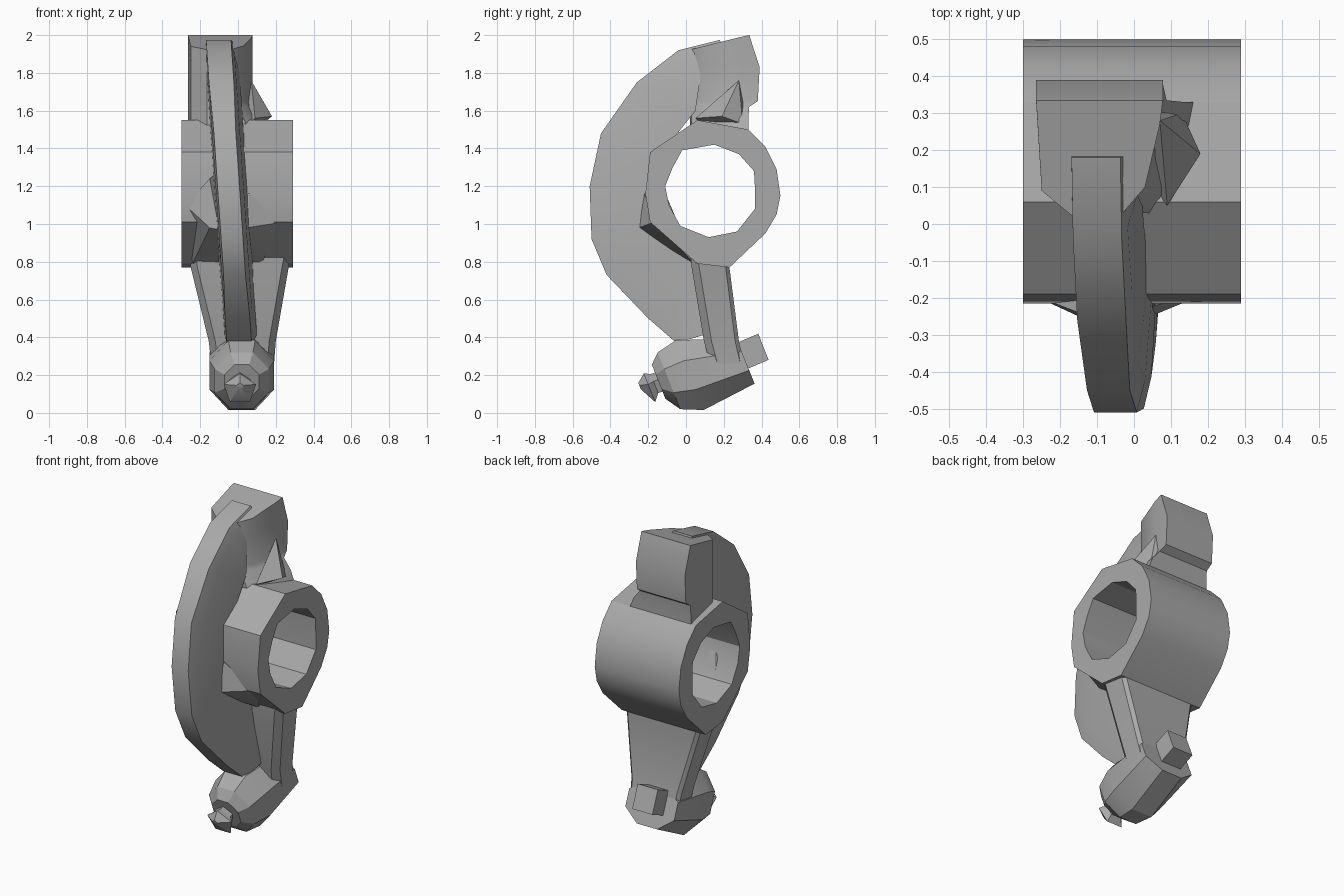
import bpy, bmesh, math
from mathutils import Vector

if "Cube" in bpy.data.objects:
    bpy.data.objects.remove(bpy.data.objects["Cube"])

metal = bpy.data.materials.new("cast_grey")
metal.diffuse_color = (0.40, 0.40, 0.40, 1)
metal.use_nodes = True
metal.node_tree.nodes["Principled BSDF"].inputs["Base Color"].default_value = metal.diffuse_color


def finish(name, bm, angle=28):
    bmesh.ops.remove_doubles(bm, verts=bm.verts, dist=0.0005)
    bmesh.ops.recalc_face_normals(bm, faces=bm.faces)
    me = bpy.data.meshes.new(name)
    bm.to_mesh(me)
    bm.free()
    me.materials.append(metal)
    ob = bpy.data.objects.new(name, me)
    bpy.context.collection.objects.link(ob)
    bpy.ops.object.select_all(action='DESELECT')
    ob.select_set(True)
    bpy.context.view_layer.objects.active = ob
    bpy.ops.object.shade_smooth_by_angle(angle=math.radians(angle))
    return ob


def loft(name, rings, closed=False):
    """Skin a row of equal-length rings; cap the ends, or join them if closed."""
    bm = bmesh.new()
    vs = [[bm.verts.new(p) for p in r] for r in rings]
    n = len(vs[0])
    for a, b in zip(vs, vs[1:] + ([vs[0]] if closed else [])):
        for i in range(n):
            j = (i + 1) % n
            bm.faces.new((a[i], a[j], b[j], b[i]))
    if not closed:
        bm.faces.new(vs[0])
        bm.faces.new(vs[-1])
    return finish(name, bm)


def hull(name, pts):
    bm = bmesh.new()
    for p in pts:
        bm.verts.new(p)
    bmesh.ops.convex_hull(bm, input=bm.verts)
    return finish(name, bm, 15)


# Direction across the tilted adjuster axis, in the side plane
ACROSS = Vector((0, -0.37, 0.93))


def tilted_ring(y, z, h, w, n, x=0.02, turn=0.0):
    out = []
    for i in range(n):
        a = 2 * math.pi * i / n + turn
        out.append(Vector((x, y, z)) + ACROSS * h * math.cos(a) + Vector((w * math.sin(a), 0, 0)))
    return out


# Pivot barrel with a through bore
outer = [(.50, 1.15), (.48, 1.29), (.42, 1.41), (.33, 1.50), (.06, 1.55), (-.19, 1.38),
         (-.215, 1.16), (-.19, 1.01), (.06, .79), (.23, .77), (.42, .95), (.48, 1.05)]
bore = [(.365, 1.19), (.36, 1.28), (.28, 1.37), (.15, 1.42), (-.02, 1.39), (-.07, 1.30),
        (-.11, 1.20), (-.09, 1.10), (-.03, .99), (.12, .93), (.27, .96), (.365, 1.08)]
X0, X1 = -.30, .29
loft("pivot_barrel", [[(x, y, z) for y, z in prof] for x, prof in
                      ((X0, outer), (X1, outer), (X1, bore), (X0, bore))], closed=True)

# Curved stiffening rib, leaning sideways along its height
rib_outer = [(.18, 1.975), (-.04, 1.92), (-.26, 1.75), (-.45, 1.48), (-.51, 1.20),
             (-.50, .92), (-.42, .73), (-.20, .50), (-.05, .37)]
rib_inner = [(.20, 1.88), (.08, 1.80), (.05, 1.60), (-.14, 1.36), (-.17, 1.20),
             (-.15, 1.00), (-.02, .87), (.10, .70), (.12, .42)]
rings = []
for (yo, zo), (yi, zi) in zip(rib_outer, rib_inner):
    co, ci = -.10 + .068 * (1.93 - zo), -.10 + .068 * (1.93 - zi)
    slim = .058 if yo < -.4 else .066
    ym, zm = yo * .75 + yi * .25, zo * .75 + zi * .25
    cm = -.10 + .068 * (1.93 - zm)
    rings.append([(co - slim, yo, zo), (co + slim, yo, zo), (cm + .08, ym, zm),
                  (ci + .10, yi, zi), (ci - .075, yi, zi), (cm - .068, ym, zm)])
loft("curved_rib", rings)

# Contact pad on top of the barrel
pad = []
for z, back, flare in ((1.48, .33, .09), (1.56, .33, .06), (1.62, .335, .01), (1.65, .38, 0),
                       (1.83, .39, 0), (2.0, .335, 0)):
    plan = [(-.165, .02), (-.25, .09), (-.265, back), (.078 + flare, back),
            (.07 + flare, .27), (.03 + flare, .10), (-.03 + flare, .03)]
    pad.append([(x, y, z if z < 2 else min(2.0, 1.918 + .25 * y)) for x, y in plan])
loft("contact_pad", pad)

# Pointed fillet beside the pad
hull("pad_fillet", [(.07, .28, 1.76), (.18, .19, 1.57), (.09, .05, 1.56), (.04, .20, 1.60),
                    (.06, .32, 1.58), (.13, .30, 1.53), (.05, .10, 1.52)])

# Gussets between rib and barrel
hull("right_gusset", [(0, -.25, .97), (.045, -.25, .98), (.06, -.22, 1.16), (.24, -.17, 1.01),
                      (.12, .05, .785), (0, .05, .785), (0, -.16, 1.2)])
hull("left_gusset", [(-.10, -.25, .97), (-.15, -.25, .98), (-.15, -.24, 1.24), (-.28, -.19, 1.10),
                     (-.24, .05, .79), (-.1, .05, .785), (-.1, -.16, 1.28)])

# Tapered arm down to the adjuster
arm = []
for z, xl, xr, yf, yb in ((.86, -.26, .285, .02, .24), (.77, -.25, .268, .03, .23),
                          (.38, -.155, .20, .095, .28), (.25, -.14, .19, .13, .31)):
    arm.append([(xl + .035, yf, z), (xl, yf + .04, z), (xl, yb - .02, z), (xl + .02, yb, z),
                (xr - .02, yb, z), (xr, yb - .02, z), (xr, yf + .04, z), (xr - .035, yf, z)])
loft("lower_arm", arm)

# Adjuster boss, screw and lock nut on one tilted axis
T8 = math.pi / 8
loft("adjuster_boss", [tilted_ring(y, z, h, w, 8, turn=T8) for y, z, h, w in
                       ((.315, .275, .14, .185), (.02, .20, .215, .185),
                        (-.09, .17, .175, .155), (-.145, .165, .105, .10))])
loft("adjuster_screw", [tilted_ring(y, z, r, r, 5, x=.01) for y, z, r in
                        ((-.12, .165, .06), (-.165, .15, .06), (-.19, .125, .09), (-.245, .14, .02))])
loft("lock_nut", [tilted_ring(y, z, .105, .10, 4, x=0, turn=math.pi / 4) for y, z in
                  ((.28, .295), (.41, .35))])
